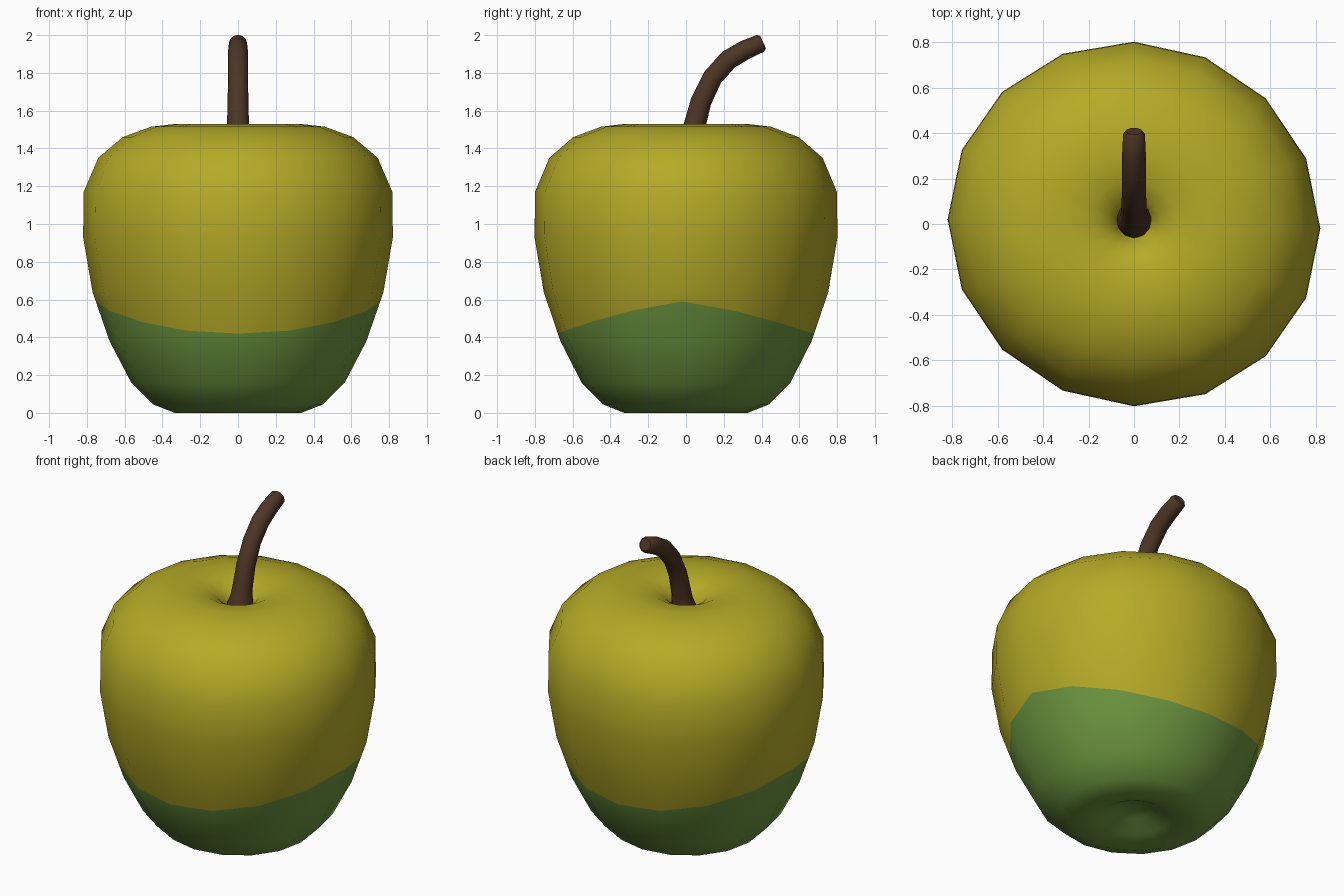
import bpy, bmesh, math
from mathutils import Vector

if "Cube" in bpy.data.objects:
    bpy.data.objects.remove(bpy.data.objects["Cube"])


def material(name, rgb):
    m = bpy.data.materials.new(name)
    m.diffuse_color = (*rgb, 1)
    m.use_nodes = True
    m.node_tree.nodes["Principled BSDF"].inputs["Base Color"].default_value = m.diffuse_color
    return m


yellow = material("yellow_skin", (0.46, 0.40, 0.02))
green = material("green_skin", (0.15, 0.30, 0.05))
brown = material("brown_stem", (0.075, 0.036, 0.018))


def build(name, rings, mats, green_bands=0):
    """Skin a list of vertex rings, closing both ends."""
    bm = bmesh.new()
    loops = [[bm.verts.new(p) for p in ring] for ring in rings]
    for i in range(len(loops) - 1):
        a, b, n = loops[i], loops[i + 1], len(loops[i])
        for k in range(n):
            f = bm.faces.new((a[k], a[(k + 1) % n], b[(k + 1) % n], b[k]))
            f.material_index = 1 if i < green_bands else 0
    f = bm.faces.new(loops[0][::-1])
    f.material_index = 1 if green_bands else 0
    bm.faces.new(loops[-1])
    bmesh.ops.recalc_face_normals(bm, faces=bm.faces)
    me = bpy.data.meshes.new(name)
    bm.to_mesh(me)
    bm.free()
    ob = bpy.data.objects.new(name, me)
    bpy.context.collection.objects.link(ob)
    for m in mats:
        me.materials.append(m)
    return ob


# Apple body: 16-sided lathe, with a wavy ring where the colour changes
N = 16
lower = [(0.03, 0.10), (0.10, 0.085), (0.20, 0.035), (0.335, 0.0), (0.45, 0.045),
         (0.565, 0.16), (0.68, 0.38)]
upper = [(0.77, 0.64), (0.82, 0.93), (0.817, 1.17), (0.74, 1.35), (0.61, 1.46),
         (0.46, 1.515), (0.33, 1.53), (0.20, 1.515), (0.12, 1.475), (0.075, 1.42),
         (0.05, 1.34)]
wave = [0.59, 0.54, 0.48, 0.435, 0.42]    # height from the sides to front/back


def point(r, z, k):
    a = 2 * math.pi * k / N
    x, y = r * math.cos(a), 0.978 * r * math.sin(a)
    return (x, y - 0.025 * x, z)


def seam(k):
    z = wave[4 - abs(4 - k % 8)]
    return point(0.68 + 0.09 * (z - 0.38) / 0.26, z, k)


rings = [[point(r, z, k) for k in range(N)] for r, z in lower]
rings.append([seam(k) for k in range(N)])
rings += [[point(r, z, k) for k in range(N)] for r, z in upper]
apple = build("apple_body", rings, [yellow, green], green_bands=len(lower))
for p in apple.data.polygons:
    p.use_smooth = True

# Stem: round tube along a bent path (y, z, radius)
path = [(0.02, 1.36, 0.085), (0.025, 1.42, 0.078), (0.035, 1.47, 0.063), (0.048, 1.53, 0.058),
        (0.08, 1.65, 0.055), (0.14, 1.775, 0.053), (0.225, 1.87, 0.053),
        (0.31, 1.92, 0.052), (0.395, 1.957, 0.048), (0.408, 1.963, 0.036)]
rings = []
for i, (y, z, r) in enumerate(path):
    a, b = path[max(i - 1, 0)], path[min(i + 1, len(path) - 1)]
    t = Vector((0, b[0] - a[0], b[1] - a[1])).normalized()
    side = Vector((1, 0, 0))
    up = t.cross(side)
    rings.append([Vector((0, y, z)) + r * (math.cos(q) * side + math.sin(q) * up)
                  for q in (2 * math.pi * k / 12 for k in range(12))])
stem = build("stem", rings, [brown])
bpy.context.view_layer.objects.active = stem
stem.select_set(True)
bpy.ops.object.shade_smooth_by_angle(angle=math.radians(40))
